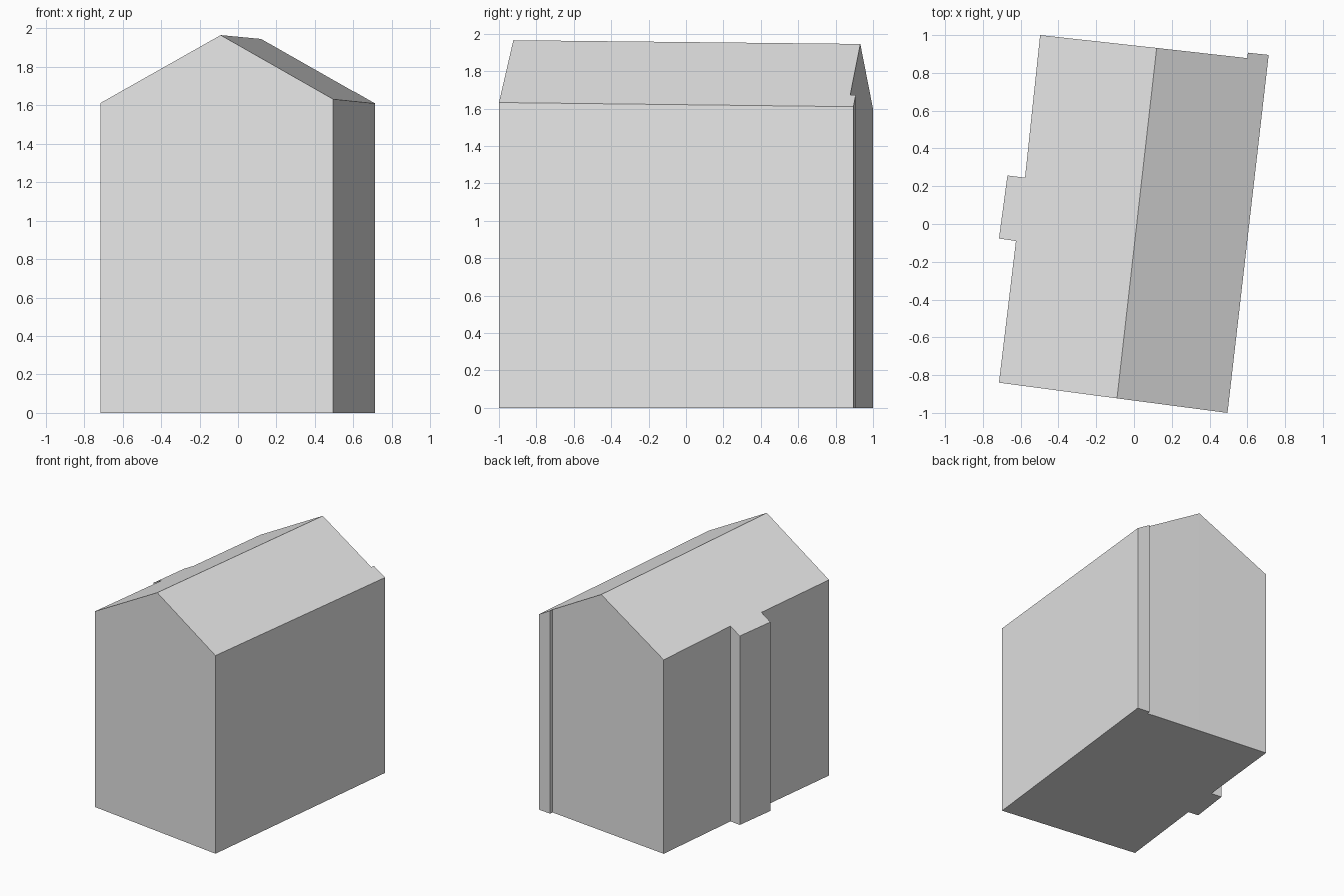
import bpy, bmesh
from mathutils import Vector

if "Cube" in bpy.data.objects:
    bpy.data.objects.remove(bpy.data.objects["Cube"])

# Ridge ends and one eave corner per side define the two roof planes
ridge_front = Vector((-0.09, -0.923, 1.965))
ridge_back = Vector((0.12, 0.932, 1.945))
eave_left = Vector((-0.715, -0.84, 1.612))
eave_right = Vector((0.495, -1.0, 1.632))

# Footprint on each side of the ridge, counter-clockwise from above
right_side = [(0.495, -1.0), (0.713, 0.895), (0.603, 0.907), (0.60, 0.878)]
left_side = [(-0.497, 1.0), (-0.577, 0.245), (-0.67, 0.257),
             (-0.715, -0.077), (-0.625, -0.09), (-0.715, -0.84)]


def on_roof(points, eave):
    """Lift footprint points onto the slope through the ridge and eave."""
    n = (ridge_back - ridge_front).cross(eave - ridge_front)
    return [Vector((x, y, ridge_front.z
                    - (n.x * (x - ridge_front.x) + n.y * (y - ridge_front.y)) / n.z))
            for x, y in points]


bm = bmesh.new()
right = on_roof(right_side, eave_right)
left = on_roof(left_side, eave_left)
outline = [ridge_front] + right + [ridge_back] + left
top = [bm.verts.new(p) for p in outline]
base = [bm.verts.new((p.x, p.y, 0)) for p in outline]
count, mid = len(outline), len(right) + 1

# Roof slopes, meeting at the ridge
bm.faces.new(top[:mid + 1])
bm.faces.new(top[mid:] + top[:1])
# Floor
bm.faces.new(base[::-1])
# Walls, including gables, chimney breast and corner strip
for i in range(count):
    j = (i + 1) % count
    bm.faces.new((base[i], base[j], top[j], top[i]))
bmesh.ops.recalc_face_normals(bm, faces=bm.faces)

mesh = bpy.data.meshes.new("house_body")
bm.to_mesh(mesh)
bm.free()
house = bpy.data.objects.new("house_body", mesh)
bpy.context.collection.objects.link(house)

# Single plain grey
grey = bpy.data.materials.new("light_grey")
grey.diffuse_color = (0.8, 0.8, 0.8, 1)
grey.use_nodes = True
grey.node_tree.nodes["Principled BSDF"].inputs["Base Color"].default_value = grey.diffuse_color
mesh.materials.append(grey)
